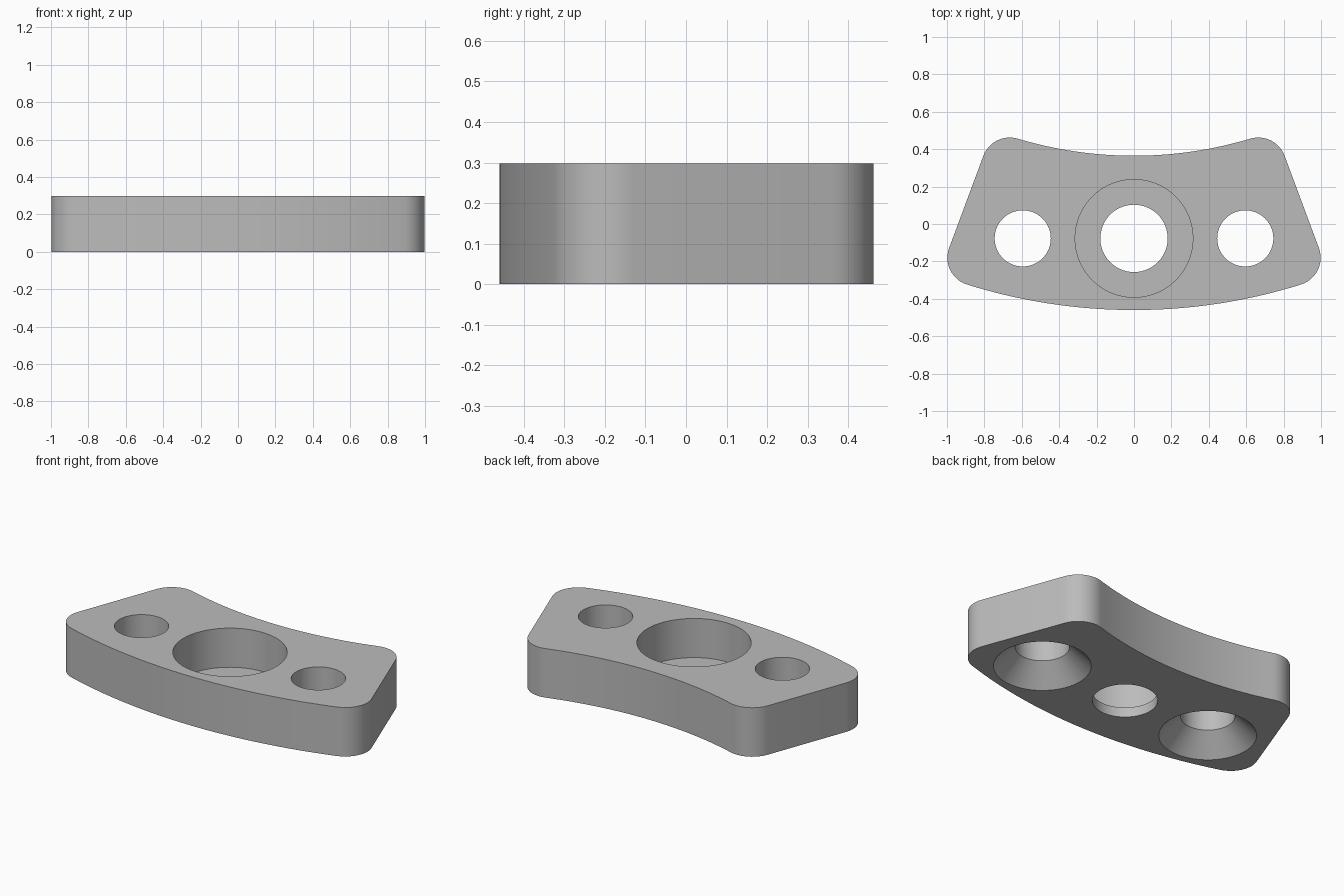
import bpy, bmesh
from math import sin, cos, pi, asin, radians

cube = bpy.data.objects.get("Cube")
if cube:
    bpy.data.objects.remove(cube, do_unlink=True)

HEIGHT = 0.298
ARC_Y = 2.53                      # shared centre of both long arcs
R_IN, R_OUT, FILLET = 2.165, 2.99, 0.15
HALF = radians(20.4)              # half angle of the sector
HOLE_Y = -0.077

grey = bpy.data.materials.new("grey metal")
grey.use_nodes = True
colour = (0.5, 0.5, 0.5, 1)
grey.diffuse_color = colour
grey.node_tree.nodes["Principled BSDF"].inputs["Base Color"].default_value = colour


def arc(cx, cy, r, a0, a1, n):
    """Points on an arc; angle 0 points to -y and grows towards +x."""
    steps = [a0 + (a1 - a0) * i / n for i in range(n + 1)]
    return [(cx + r * sin(a), cy - r * cos(a)) for a in steps]


def make_object(name, bm):
    bmesh.ops.recalc_face_normals(bm, faces=bm.faces)
    mesh = bpy.data.meshes.new(name)
    bm.to_mesh(mesh)
    bm.free()
    mesh.materials.append(grey)
    obj = bpy.data.objects.new(name, mesh)
    bpy.context.collection.objects.link(obj)
    return obj


def lathe_cutter(name, x, profile, n=64):
    """Closed solid of revolution from (radius, z) points."""
    bm = bmesh.new()
    rings = [[bm.verts.new((px, py, z)) for px, py in arc(x, HOLE_Y, r, 0, 2 * pi, n)[:-1]]
             for r, z in profile]
    for low, high in zip(rings, rings[1:]):
        for i in range(n):
            j = (i + 1) % n
            bm.faces.new((low[i], low[j], high[j], high[i]))
    bm.faces.new(rings[0])
    bm.faces.new(rings[-1])
    obj = make_object(name, bm)
    obj.hide_render = True
    return obj


# Half outline: outer arc, outer fillet, inner fillet, inner arc
d_out, d_in = R_OUT - FILLET, R_IN + FILLET
a_out = HALF - asin(FILLET / d_out)
a_in = HALF - asin(FILLET / d_in)
half = arc(0, ARC_Y, R_OUT, 0, a_out, 16)
half += arc(d_out * sin(a_out), ARC_Y - d_out * cos(a_out), FILLET, a_out, HALF + pi / 2, 12)[1:]
half += arc(d_in * sin(a_in), ARC_Y - d_in * cos(a_in), FILLET, HALF + pi / 2, a_in + pi, 12)
half += arc(0, ARC_Y, R_IN, a_in, 0, 16)[1:]
outline = half + [(-x, y) for x, y in reversed(half[1:-1])]

# Solid plate
bm = bmesh.new()
base = bm.faces.new([bm.verts.new((x, y, 0)) for x, y in outline])
top = bmesh.ops.extrude_face_region(bm, geom=[base])["geom"]
bmesh.ops.translate(bm, vec=(0, 0, HEIGHT),
                    verts=[v for v in top if isinstance(v, bmesh.types.BMVert)])
plate = make_object("curved_mounting_plate", bm)

# Counterbored middle hole, and side holes countersunk from below
side = [(0.32, -0.05), (0.15, 0.12), (0.15, 0.4)]
cutters = [
    lathe_cutter("middle_hole_cutter", 0, [(0.18, -0.05), (0.18, 0.06), (0.315, 0.06), (0.315, 0.4)]),
    lathe_cutter("left_hole_cutter", 0.595, side),
    lathe_cutter("right_hole_cutter", -0.595, side),
]
bpy.context.view_layer.objects.active = plate
for cutter in cutters:
    mod = plate.modifiers.new(cutter.name, "BOOLEAN")
    mod.operation = "DIFFERENCE"
    mod.solver = "EXACT"
    mod.object = cutter
    bpy.ops.object.modifier_apply(modifier=mod.name)
    bpy.data.objects.remove(cutter, do_unlink=True)

# Smooth curved walls, sharp rims
bpy.ops.object.select_all(action="DESELECT")
plate.select_set(True)
bpy.ops.object.shade_smooth_by_angle(angle=radians(30))
